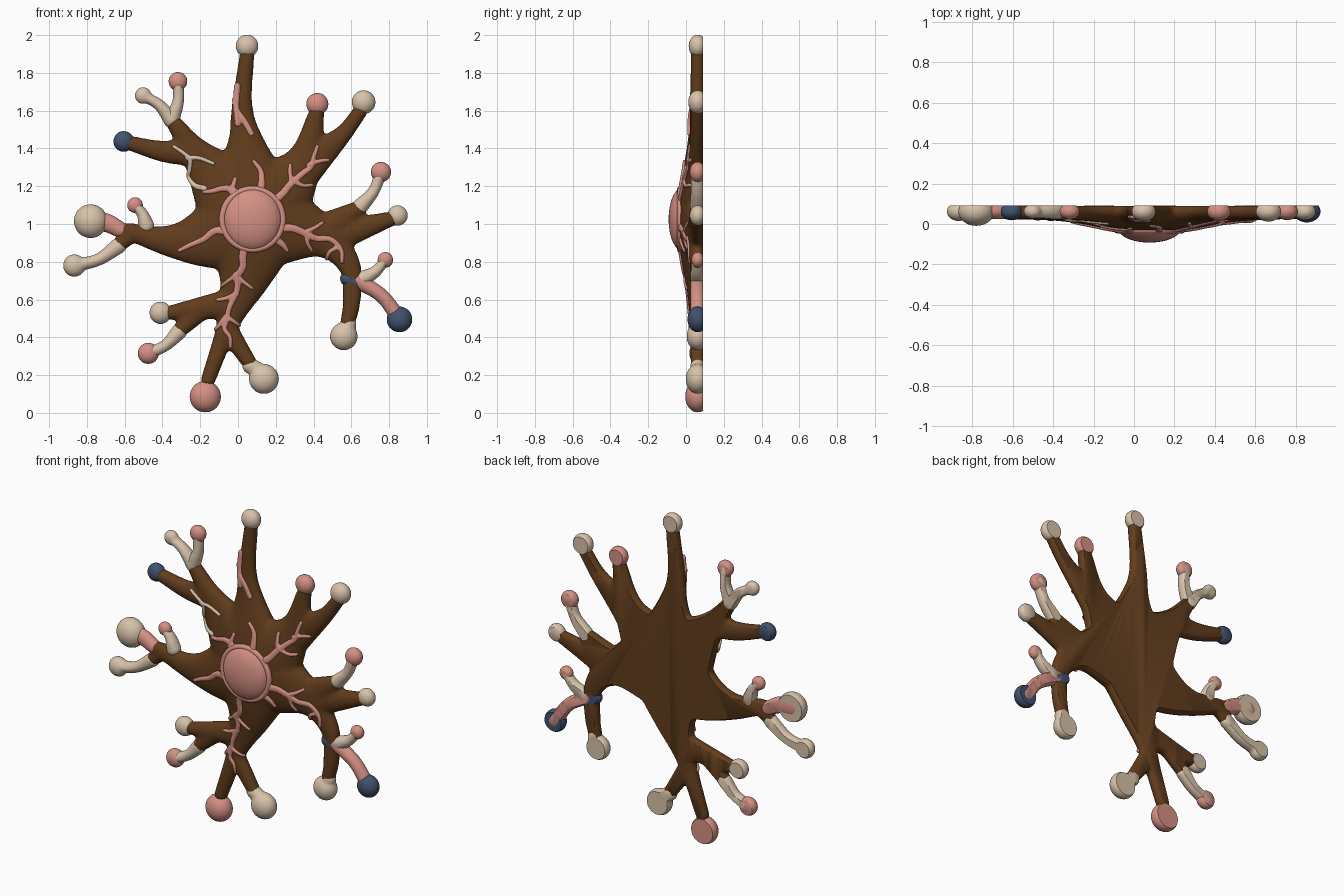
import bpy, bmesh, math, random
from mathutils import Vector
from mathutils.bvhtree import BVHTree

if "Cube" in bpy.data.objects:
    bpy.data.objects.remove(bpy.data.objects["Cube"])

random.seed(4)


def material(name, rgb):
    m = bpy.data.materials.new(name)
    m.diffuse_color = (*rgb, 1)
    m.use_nodes = True
    m.node_tree.nodes["Principled BSDF"].inputs["Base Color"].default_value = m.diffuse_color
    return m


BROWN = material("brown", (0.12, 0.046, 0.012))
PINK = material("salmon_pink", (0.66, 0.28, 0.23))
CREAM = material("cream", (0.68, 0.54, 0.40))
BLUE = material("slate_blue", (0.053, 0.083, 0.155))

CORE = Vector((0.077, 1.025))   # nucleus centre in x, z
MID = 0.062                     # mid-depth of the limbs

# unit sphere used as a brush for every soft form
bm = bmesh.new()
bmesh.ops.create_uvsphere(bm, u_segments=24, v_segments=14, radius=1)
SPH_V = [v.co.copy() for v in bm.verts]
SPH_F = [[v.index for v in f.verts] for f in bm.faces]
bm.free()


def sweep(pts):
    """Smooth samples (x, z, r) along a path."""
    p = [Vector(q) for q in pts]
    if len(p) == 1:
        return p
    p = [2 * p[0] - p[1]] + p + [2 * p[-1] - p[-2]]
    out = []
    for i in range(1, len(p) - 2):
        a, b, c, d = p[i - 1:i + 3]
        n = math.ceil((c - b).length / max(0.004, 0.25 * min(b.z, c.z)))
        for k in range(n):
            t = k / n
            out.append(0.5 * (2 * b + (c - a) * t + (2 * a - 5 * b + 4 * c - d) * t * t
                              + (3 * b - a - 3 * c + d) * t ** 3))
    return out + [p[-2]]


def blob(name, chains, mat, voxel=0.008, smooth=5, cut=0.0905, surface=None):
    """Fuse sphere chains into one smooth skin and slice the back flat."""
    verts, faces = [], []
    for chain in chains:
        for x, z, r in sweep(chain):
            y = MID
            if surface:                       # lie on the body's front
                hit = surface.ray_cast(Vector((x, -1, z)), Vector((0, 1, 0)))[0]
                if hit is None:
                    continue
                y, d = hit.y, min(r, 0.011)
            elif len(chain) == 1:             # bulb
                d = 0.8 * r
            else:                             # limb, thicker towards the nucleus
                dist = (Vector((x, z)) - CORE).length
                d = min(0.039 + 0.066 * math.exp(-(dist / 0.33) ** 2), r + 0.006)
            o = len(verts)
            verts += [(x + v.x * r, y + v.y * d, z + v.z * r) for v in SPH_V]
            faces += [[o + i for i in f] for f in SPH_F]
    me = bpy.data.meshes.new(name)
    me.from_pydata(verts, [], faces)
    ob = bpy.data.objects.new(name, me)
    bpy.context.collection.objects.link(ob)
    bpy.ops.object.select_all(action='DESELECT')
    ob.select_set(True)
    bpy.context.view_layer.objects.active = ob
    m = ob.modifiers.new("fuse", 'REMESH')
    m.mode, m.voxel_size = 'VOXEL', voxel
    s = ob.modifiers.new("soften", 'SMOOTH')
    s.factor, s.iterations = 0.5, smooth
    bpy.ops.object.modifier_apply(modifier="fuse")
    bpy.ops.object.modifier_apply(modifier="soften")
    me = ob.data
    bm = bmesh.new()
    bm.from_mesh(me)
    res = bmesh.ops.bisect_plane(bm, geom=bm.verts[:] + bm.edges[:] + bm.faces[:],
                                 plane_co=(0, cut, 0), plane_no=(0, 1, 0), clear_outer=True)
    edges = [e for e in res["geom_cut"] if isinstance(e, bmesh.types.BMEdge) and e.is_boundary]
    if edges:
        bmesh.ops.edgeloop_fill(bm, edges=edges)
    bmesh.ops.recalc_face_normals(bm, faces=bm.faces[:])
    bm.to_mesh(me)
    bm.free()
    me.materials.clear()
    me.materials.append(mat)
    bpy.ops.object.shade_smooth_by_angle(angle=math.radians(40))
    return ob


def arm(points):
    """Arm whose width flares towards the nucleus and ends slim."""
    path = [(x, z, 0.036 + 0.24 * math.exp(-((Vector((x, z)) - CORE).length / 0.33) ** 1.5))
            for x, z in points]
    path[-1] = (*points[-1], 0.039)
    return path


# brown cell body: main arms grow from the nucleus, branches from an arm
main_arms = [
    [(0.045, 1.4), (0.022, 1.62), (0.05, 1.92)],
    [(0.33, 1.3), (0.42, 1.6)],
    [(0.42, 0.94), (0.585, 0.79), (0.602, 0.6), (0.575, 0.45)],
    [(0.04, 0.74), (-0.05, 0.48), (-0.16, 0.17)],
    [(-0.15, 0.93), (-0.36, 0.91), (-0.61, 0.967)],
    [(-0.2, 1.35), (-0.35, 1.55)],
]
branches = [
    [(0.31, 1.27), (0.54, 1.46), (0.65, 1.6)],
    [(0.45, 0.95), (0.65, 1.09)],
    [(0.5, 0.93), (0.82, 1.03)],
    [(-0.06, 0.45), (0.07, 0.25)],
    [(-0.03, 0.58), (-0.36, 0.53)],
    [(-0.2, 0.55), (-0.315, 0.43)],
    [(-0.56, 0.955), (-0.635, 0.885)],
    [(-0.25, 1.38), (-0.4, 1.385), (-0.58, 1.43)],
]
body = blob("cell_body", [arm([tuple(CORE)] + a) for a in main_arms] + [arm(b) for b in branches],
            BROWN, voxel=0.01, smooth=14, cut=0.09)

# bulb tips: name, colour, (x, z, radius), then limb colour and where it starts
tips = [
    ("top", CREAM, (0.048, 1.942, 0.061)),
    ("upper_right_inner", PINK, (0.42, 1.635, 0.06)),
    ("upper_right_outer", CREAM, (0.665, 1.645, 0.064)),
    ("right_high", PINK, (0.757, 1.275, 0.055), CREAM, (0.645, 1.09)),
    ("right_mid", CREAM, (0.845, 1.045, 0.055)),
    ("right_small", PINK, (0.78, 0.81, 0.043), CREAM, (0.66, 0.71)),
    ("right_low", BLUE, (0.855, 0.495, 0.069), PINK, (0.635, 0.7)),
    ("right_bottom", CREAM, (0.56, 0.405, 0.074), CREAM, (0.585, 0.47)),
    ("bottom_right", CREAM, (0.137, 0.18, 0.08), CREAM, (0.065, 0.25)),
    ("bottom", PINK, (-0.173, 0.086, 0.084)),
    ("bottom_left_high", CREAM, (-0.41, 0.53, 0.06)),
    ("bottom_left_low", PINK, (-0.475, 0.315, 0.057), CREAM, (-0.312, 0.43)),
    ("left_main", CREAM, (-0.78, 1.015, 0.09), PINK, (-0.62, 0.968)),
    ("left_low", CREAM, (-0.867, 0.78, 0.06), CREAM, (-0.632, 0.885)),
    ("left_small", PINK, (-0.545, 1.1, 0.043), CREAM, (-0.485, 0.99)),
    ("upper_left_blue", BLUE, (-0.605, 1.437, 0.056)),
    ("upper_left_cream", CREAM, (-0.502, 1.68, 0.045), CREAM, (-0.352, 1.55)),
    ("upper_left_pink", PINK, (-0.318, 1.755, 0.051), CREAM, (-0.352, 1.55)),
]
for name, mat, ball, *limb in tips:
    chains = [[ball]]
    if limb:
        a, b, r = Vector(limb[1]), Vector(ball[:2]), ball[2]
        d = b - a
        side = Vector((-d.y, d.x)) * (0.09 if d.y < 0 else -0.09)   # gentle bow
        m = (a + b) / 2 + side
        path = [(*a, 0.043), (*m, max(0.031, 0.55 * r)), (*b, 0.6 * r)]
        if limb[0] is mat:
            chains.append(path)
        else:
            blob(name + "_limb", [path], limb[0])
    blob(name + "_bulb", chains, mat)

# blue patch wrapped around the lower right fork
blob("fork_patch", [[(0.577, 0.71, 0.038), (0.622, 0.69, 0.038)]], BLUE)

# raised veins lying on the front of the body
bm = bmesh.new()
bm.from_mesh(body.data)
tree = BVHTree.FromBMesh(bm)
bm.free()


def vein(r0, r1, pts, wobble=0.012):
    """Tapering, slightly wavering thread through the points."""
    fine = []
    for p, q in zip(pts, pts[1:]):
        p, q = Vector(p), Vector(q)
        n = max(1, round((q - p).length / 0.06))
        fine += [p.lerp(q, i / n) + Vector((random.uniform(-wobble, wobble),
                                            random.uniform(-wobble, wobble))) for i in range(n)]
    fine.append(Vector(pts[-1]))
    return [(*p, r0 + (r1 - r0) * i / (len(fine) - 1)) for i, p in enumerate(fine)]


# veins radiate from the nucleus; long ones grow side twigs
pink = []
vein_routes = [
    [(0.29, 1.215), (0.38, 1.31), (0.42, 1.41)],
    [(0.36, 0.955), (0.53, 0.89), (0.55, 0.8)],
    [(0.0, 0.73), (-0.01, 0.62), (-0.07, 0.5), (-0.04, 0.35)],
    [(-0.18, 0.93), (-0.31, 0.86)],
    [(0.13, 1.24), (0.085, 1.33)],
    [(-0.02, 1.18), (-0.015, 1.24)],
    [(-0.02, 1.18), (-0.18, 1.17)],
    [(0.26, 0.86)],
]
for route in vein_routes:
    first = Vector(route[0])
    root = CORE + (first - CORE).normalized() * 0.15
    pink.append(vein(0.023, 0.011, [root] + route))
    if len(route) > 2:
        for k, (p, q) in enumerate(zip(route, route[1:])):
            p, q = Vector(p), Vector(q)
            for turn in (0.9, -0.9)[k % 2:]:
                d = (q - p).normalized() * 0.1
                c, s = math.cos(turn), math.sin(turn)
                pink.append(vein(0.014, 0.01, [p, p + Vector((d.x * c - d.y * s, d.x * s + d.y * c))]))
# streak up the top arm, and the cream vein on the upper left arm
pink.append(vein(0.02, 0.016, [(0.0, 1.73), (-0.005, 1.6), (0.07, 1.48)], 0.005))
pink.append(vein(0.02, 0.016, [(-0.008, 1.66), (0.0, 1.53)], 0.005))
cream = [vein(0.016, 0.01, [(-0.17, 1.18), (-0.27, 1.25), (-0.265, 1.34), (-0.34, 1.41)]),
         vein(0.013, 0.01, [(-0.27, 1.36), (-0.13, 1.32)])]
blob("pink_veins", pink, PINK, voxel=0.005, smooth=3, surface=tree)
blob("cream_veins", cream, CREAM, voxel=0.005, smooth=3, surface=tree)

# nucleus dome with a rim around it
bpy.ops.mesh.primitive_uv_sphere_add(segments=48, ring_count=24, radius=1,
                                     location=(CORE.x, -0.022, CORE.y))
nucleus = bpy.context.object
nucleus.name = "nucleus"
nucleus.scale = (0.155, 0.07, 0.165)
bpy.ops.mesh.primitive_torus_add(major_segments=64, minor_segments=12, major_radius=0.16,
                                 minor_radius=0.017, location=(CORE.x, -0.03, CORE.y),
                                 rotation=(math.pi / 2, 0, 0))
rim = bpy.context.object
rim.name = "nucleus_rim"
for ob in (nucleus, rim):
    ob.data.materials.append(PINK)
    ob.data.polygons.foreach_set("use_smooth", [True] * len(ob.data.polygons))
